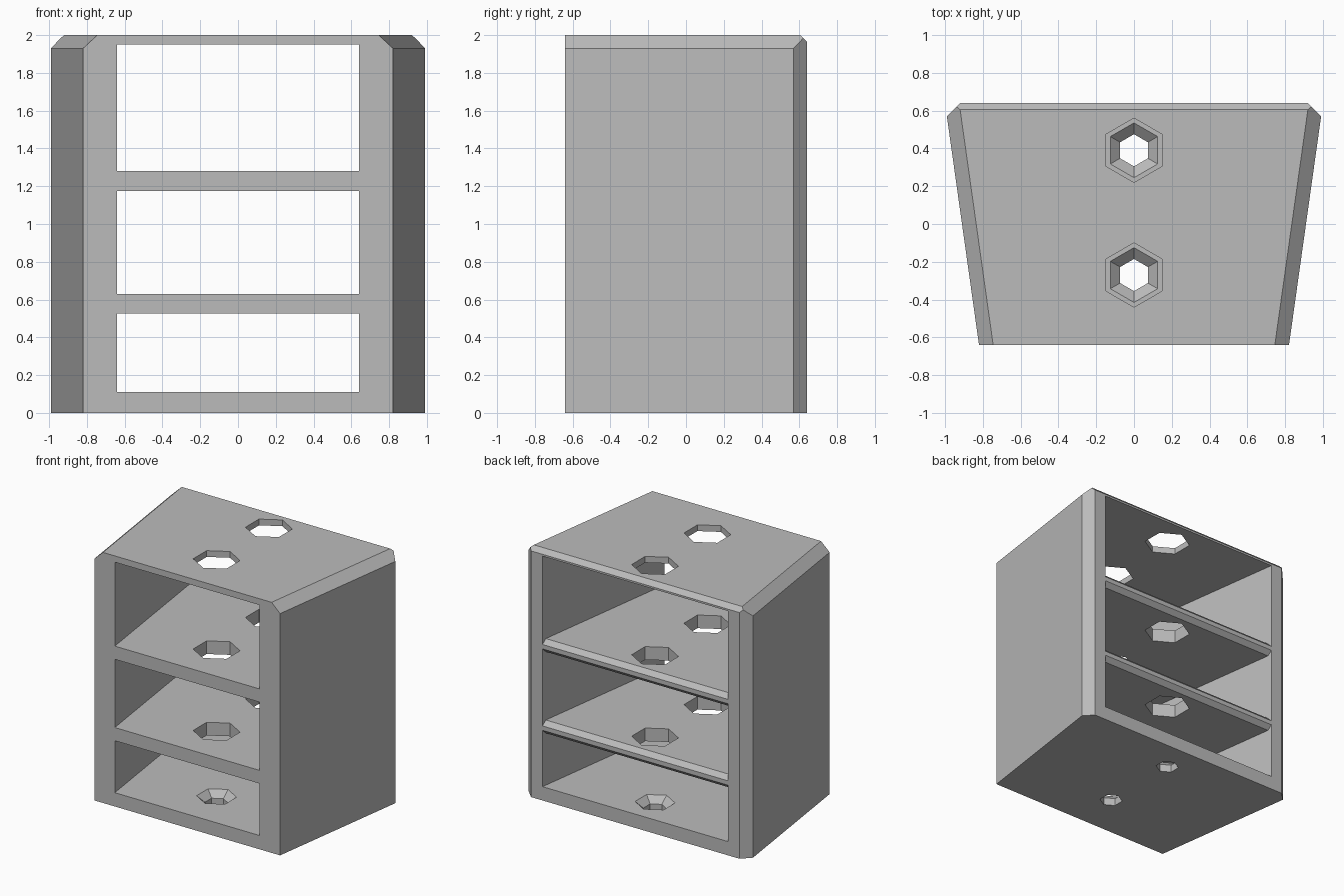
import bpy, bmesh, math
from mathutils import Vector

cube = bpy.data.objects.get("Cube")
if cube:
    bpy.data.objects.remove(cube, do_unlink=True)

FRONT, BACK, TOP = -0.64, 0.64, 2.0
SLOPE = 0.14          # outward flare of the side walls towards the back
CHAMFER = 0.035       # small chamfer on the rear shelf edges

grey = bpy.data.materials.new("plain grey")
grey.use_nodes = True
grey.diffuse_color = (0.5, 0.5, 0.5, 1)
grey.node_tree.nodes["Principled BSDF"].inputs["Base Color"].default_value = (0.5, 0.5, 0.5, 1)


def loft(bm, rings):
    """Closed solid through rings of equal point count."""
    loops = [[bm.verts.new(p) for p in ring] for ring in rings]
    n = len(loops[0])
    for a, b in zip(loops, loops[1:]):
        for i in range(n):
            j = (i + 1) % n
            bm.faces.new((a[i], a[j], b[j], b[i]))
    bm.faces.new(loops[0][::-1])
    bm.faces.new(loops[-1])


def finish(bm, name):
    bmesh.ops.recalc_face_normals(bm, faces=bm.faces)
    mesh = bpy.data.meshes.new(name)
    bm.to_mesh(mesh)
    bm.free()
    mesh.materials.append(grey)
    obj = bpy.data.objects.new(name, mesh)
    bpy.context.collection.objects.link(obj)
    return obj


def slice_off(bm, point, normal):
    geom = bm.verts[:] + bm.edges[:] + bm.faces[:]
    cut = bmesh.ops.bisect_plane(bm, geom=geom, plane_co=point, plane_no=normal, clear_outer=True)
    edges = [e for e in cut["geom_cut"] if isinstance(e, bmesh.types.BMEdge)]
    bmesh.ops.contextual_create(bm, geom=edges)


# Outer body: tapered footprint with cut rear corners
half = [(0.82, FRONT), (0.99, 0.57), (0.92, BACK)]
footprint = half + [(-x, y) for x, y in reversed(half)]
bm = bmesh.new()
loft(bm, [[(x, y, z) for x, y in footprint] for z in (0, TOP)])

# Chamfers along the top sides and the top rear edge
for s in (1, -1):
    along = Vector((s * 0.17, 1.21, 0))
    across = Vector((-s * 0.075, 0, 0.07))
    normal = along.cross(across) * s
    slice_off(bm, (s * 0.82, FRONT, 1.93), normal)
slice_off(bm, (0, BACK, TOP - CHAMFER), (0, 1, 1))
body = finish(bm, "shelf_cabinet")

# Compartments, open front and back, shaping chamfered rear shelf edges
cutters = []
for name, low, high, cut_low, cut_high in (
        ("lower_compartment", 0.11, 0.525, 0, 1),
        ("middle_compartment", 0.63, 1.175, 1, 1),
        ("upper_compartment", 1.28, 1.95, 1, 0)):
    step = 0.01 + CHAMFER
    profile = [(FRONT - 0.1, low), (BACK - CHAMFER, low), (BACK + 0.01, low - step * cut_low),
               (BACK + 0.01, high + step * cut_high), (BACK - CHAMFER, high), (FRONT - 0.1, high)]
    bm = bmesh.new()
    loft(bm, [[(s * (0.64 + SLOPE * (y - FRONT)), y, z) for y, z in profile] for s in (-1, 1)])
    cutters.append(finish(bm, name + "_cutter"))

# Hexagonal holes through every level, countersunk in the floor
for name, y in (("front", -0.27), ("rear", 0.39)):
    bm = bmesh.new()
    loft(bm, [[(r * math.sin(i * math.pi / 3), y + r * math.cos(i * math.pi / 3), z) for i in range(6)]
              for z, r in ((-0.1, 0.085), (0.06, 0.085), (0.131, 0.17), (2.1, 0.17))])
    cutters.append(finish(bm, name + "_hole_cutter"))

for cutter in cutters:
    cutter.hide_render = True
    cutter.hide_set(True)
    cutter.display_type = 'WIRE'
    mod = body.modifiers.new(cutter.name, 'BOOLEAN')
    mod.operation = 'DIFFERENCE'
    mod.solver = 'EXACT'
    mod.object = cutter
